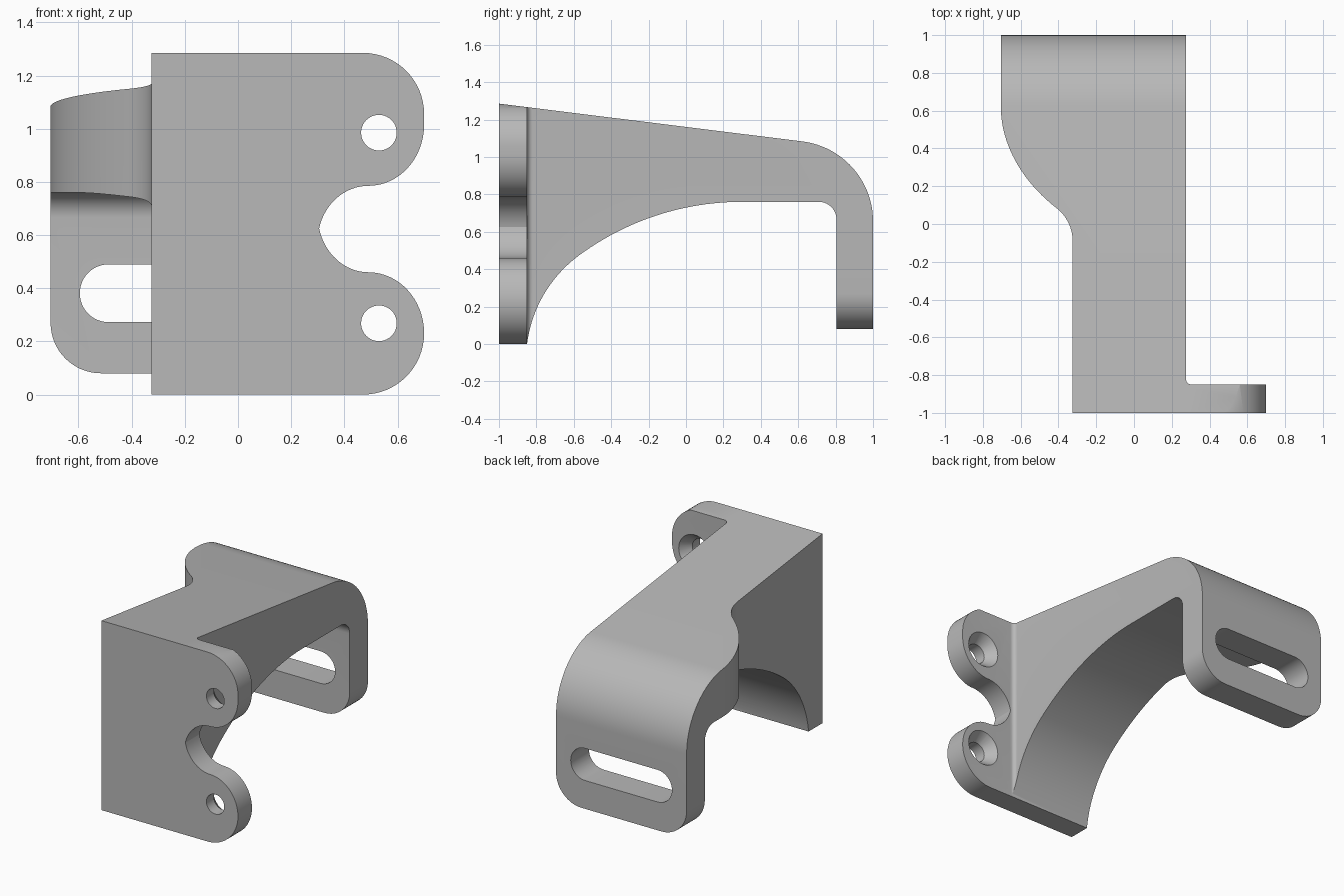
import bpy, bmesh, math
from mathutils import Vector

cube = bpy.data.objects.get("Cube")
if cube:
    bpy.data.objects.remove(cube, do_unlink=True)

grey = bpy.data.materials.new("plain grey")
grey.use_nodes = True
grey.diffuse_color = (0.48, 0.48, 0.48, 1)
grey.node_tree.nodes["Principled BSDF"].inputs["Base Color"].default_value = grey.diffuse_color


def corner(p, c, q, n=16):
    """Rounded corner from p to q, tangent to the lines through c."""
    p, c, q = Vector(p), Vector(c), Vector(q)
    t = (c - p).angle(q - c)
    k = 4 / 3 * math.tan(t / 4) / math.tan(t / 2)
    a, b = p.lerp(c, k), q.lerp(c, k)
    return [tuple(p * (1 - s) ** 3 + a * 3 * s * (1 - s) ** 2 + b * 3 * s * s * (1 - s) + q * s ** 3)
            for s in (i / n for i in range(n + 1))]


def prism(name, outline, axis, lo, hi):
    """Extrude a 2D outline along an axis."""
    place = {"x": lambda u, v, d: (d, u, v),
             "y": lambda u, v, d: (u, d, v),
             "z": lambda u, v, d: (u, v, d)}[axis]
    bm = bmesh.new()
    face = bm.faces.new([bm.verts.new(place(u, v, lo)) for u, v in outline])
    moved = bmesh.ops.extrude_face_region(bm, geom=[face])["geom"]
    bmesh.ops.translate(bm, vec=place(0, 0, hi - lo),
                        verts=[g for g in moved if isinstance(g, bmesh.types.BMVert)])
    bmesh.ops.recalc_face_normals(bm, faces=bm.faces)
    mesh = bpy.data.meshes.new(name)
    bm.to_mesh(mesh)
    bm.free()
    mesh.materials.append(grey)
    ob = bpy.data.objects.new(name, mesh)
    bpy.context.collection.objects.link(ob)
    return ob


def combine(ob, tool, operation, keep=False):
    """Apply a boolean and discard the tool."""
    bpy.context.view_layer.objects.active = ob
    mod = ob.modifiers.new("boolean", "BOOLEAN")
    mod.operation, mod.object, mod.solver = operation, tool, "EXACT"
    bpy.ops.object.modifier_apply(modifier=mod.name)
    if not keep:
        bpy.data.objects.remove(tool, do_unlink=True)


LEFT, RIGHT, WALL = -0.705, 0.275, -0.325
BACK, TOP = -0.85, 1.285

# Side profile: sloped top, bent flange, arched underside
side = prism("side_profile", [(-1, 0), (-1, TOP)]
             + corner((0.622, 1.083), (1, 1.036), (1, 0.656), 24)
             + [(1, 0.08), (0.805, 0.08)]
             + corner((0.805, 0.665), (0.805, 0.76), (0.71, 0.76))
             + corner((0.3, 0.76), (-0.182, 0.76), (-0.57, 0.475), 24)
             + corner((-0.57, 0.475), (-0.812, 0.298), (BACK, 0), 24)[1:], "x", -1, 1)

# Arm: plan outline trimmed by the side profile
arm = prism("bracket", [(WALL, -1), (RIGHT, -1), (RIGHT, -0.87), (0.305, -0.87)]
            + corner((0.305, BACK), (RIGHT, BACK), (RIGHT, -0.82), 8)
            + [(RIGHT, 1.1), (LEFT, 1.1)]
            + corner((LEFT, 0.62), (LEFT, 0.312), (-0.41, 0.084), 20)
            + corner((-0.41, 0.084), (WALL, 0.017), (WALL, -0.09))[1:], "z", -0.1, 1.5)
combine(arm, side, "INTERSECT", keep=True)

# Flange: rounded lower corners
R = 0.19
for x, s in ((LEFT, 1), (RIGHT, -1)):
    arc = corner((x, 0.08 + R), (x, 0.08), (x + s * R, 0.08))
    cutter = prism("corner_cutter", arc + [(x + s * R, 0), (x - s * 0.1, 0), (x - s * 0.1, 0.08 + R)],
                   "y", 0.7, 1.1)
    combine(arm, cutter, "DIFFERENCE")

# Flange: slot with round ends
slot = []
for x, start in ((0.056, -90), (-0.486, 90)):
    for i in range(25):
        a = math.radians(start + i * 7.5)
        slot.append((x + 0.109 * math.cos(a), 0.381 + 0.109 * math.sin(a)))
combine(arm, prism("slot_cutter", slot, "y", 0.7, 1.1), "DIFFERENCE")

# Mounting plate: two round tabs with a notch between them
plate = prism("mounting_plate", [(WALL, 0)]
              + corner((0.47, 0), (0.7, 0), (0.7, 0.23))
              + corner((0.7, 0.23), (0.7, 0.46), (0.49, 0.46))[1:]
              + corner((0.49, 0.46), (0.34, 0.46), (0.305, 0.625))[1:]
              + corner((0.305, 0.625), (0.34, 0.785), (0.49, 0.785))[1:]
              + corner((0.49, 0.785), (0.7, 0.785), (0.7, 1.015))[1:]
              + corner((0.7, 1.055), (0.7, TOP), (0.47, TOP))
              + [(WALL, TOP)], "y", -1.1, BACK)
combine(plate, side, "INTERSECT")
combine(arm, plate, "UNION")


# Screw holes, countersunk from behind
def ring(radius, x, z):
    return [(x + radius * math.cos(a), z + radius * math.sin(a))
            for a in (i * math.tau / 40 for i in range(40))]


for z in (0.985, 0.268):
    combine(arm, prism("hole_cutter", ring(0.067, 0.53, z), "y", -1.1, -0.7), "DIFFERENCE")
    sink = prism("sink_cutter", ring(0.067, 0.53, z), "y", BACK - 0.07, BACK)
    for v in sink.data.vertices:
        if v.co.y > BACK - 0.01:
            v.co.x = 0.53 + (v.co.x - 0.53) * 1.8
            v.co.z = z + (v.co.z - z) * 1.8
            v.co.y = BACK + 0.001
    combine(arm, sink, "DIFFERENCE")

# Smooth curves, crisp edges
bpy.ops.object.select_all(action="DESELECT")
arm.select_set(True)
bpy.context.view_layer.objects.active = arm
bpy.ops.object.shade_smooth_by_angle(angle=math.radians(25))
